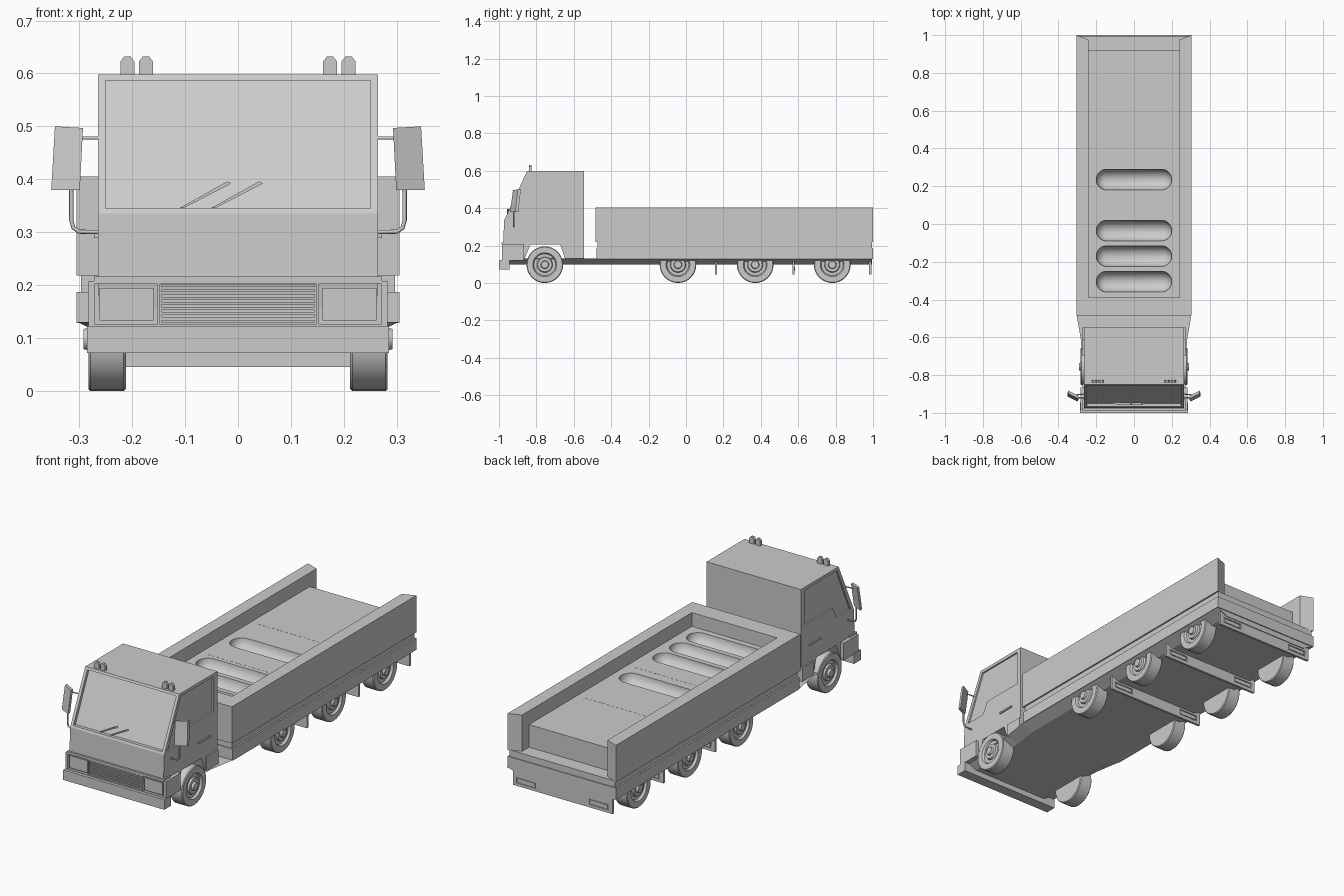
import bpy, bmesh, math
from mathutils import Vector

if "Cube" in bpy.data.objects:
    bpy.data.objects.remove(bpy.data.objects["Cube"])


def finish(name, bm, smooth=False):
    bmesh.ops.recalc_face_normals(bm, faces=bm.faces)
    me = bpy.data.meshes.new(name)
    bm.to_mesh(me)
    bm.free()
    ob = bpy.data.objects.new(name, me)
    bpy.context.collection.objects.link(ob)
    if smooth:
        bpy.ops.object.select_all(action='DESELECT')
        ob.select_set(True)
        bpy.context.view_layer.objects.active = ob
        bpy.ops.object.shade_smooth_by_angle(angle=math.radians(35))
    return ob


def prism(name, pts, lo, hi, axis='x'):
    """Extrude a 2D outline from lo to hi along an axis."""
    put = {'x': lambda p, t: (t, p[0], p[1]),
           'y': lambda p, t: (p[0], t, p[1]),
           'z': lambda p, t: (p[0], p[1], t)}[axis]
    bm = bmesh.new()
    a = [bm.verts.new(put(p, lo)) for p in pts]
    b = [bm.verts.new(put(p, hi)) for p in pts]
    bm.faces.new(a)
    bm.faces.new(b[::-1])
    for i in range(len(pts)):
        j = (i + 1) % len(pts)
        bm.faces.new((a[i], a[j], b[j], b[i]))
    return finish(name, bm)


def box(name, x0, x1, y0, y1, z0, z1):
    return prism(name, [(x0, y0), (x1, y0), (x1, y1), (x0, y1)], z0, z1, 'z')


def cut(ob, cutters):
    bpy.context.view_layer.objects.active = ob
    for c in cutters:
        m = ob.modifiers.new("cut", 'BOOLEAN')
        m.operation, m.solver, m.object = 'DIFFERENCE', 'EXACT', c
        bpy.ops.object.modifier_apply(modifier=m.name)
        bpy.data.objects.remove(c)


def lathe(name, prof, y, z, s):
    """Spin a (x, radius) outline about the x axis; s picks the side."""
    bm = bmesh.new()
    n = 32
    rings = []
    for x, r in prof:
        rings.append([bm.verts.new((s * x, y + r * math.cos(2 * math.pi * i / n),
                                    z + r * math.sin(2 * math.pi * i / n))) for i in range(n)])
    for a, b in zip(rings, rings[1:]):
        for i in range(n):
            j = (i + 1) % n
            bm.faces.new((a[i], a[j], b[j], b[i]))
    bm.faces.new(rings[0])
    bm.faces.new(rings[-1])
    return finish(name, bm, True)


def tube(name, pts, r):
    cu = bpy.data.curves.new(name, 'CURVE')
    cu.dimensions, cu.bevel_depth, cu.bevel_resolution = '3D', r, 2
    cu.use_fill_caps = True
    sp = cu.splines.new('POLY')
    sp.points.add(len(pts) - 1)
    for p, q in zip(sp.points, pts):
        p.co = (*q, 1)
    ob = bpy.data.objects.new(name, cu)
    bpy.context.collection.objects.link(ob)


# Cab shell with open wheel arch
cab = prism("cab", [(-.968, .125), (-.978, .205), (-.972, .335), (-.85, .598), (-.545, .598),
                    (-.545, .125), (-.645, .125), (-.672, .205), (-.832, .205), (-.865, .125)],
            -.265, .265)
# Recessed windscreen and door windows
cutters = [prism("screen_cut", [(-1.01, .345), (-.95, .345), (-.839, .587), (-.90, .587)], -.25, .25)]
win = [(-.838, .582), (-.575, .582), (-.575, .405), (-.80, .405), (-.832, .345), (-.945, .345)]
for s in (-1, 1):
    cutters.append(prism("window_cut", win, s * .257, s * .3))
cut(cab, cutters)

# Lower front panel with lamp and grille recesses
panel = box("front_panel", -.283, .283, -.985, -.865, .12, .208)
cut(panel, [box("recess", a, b, -1.1, -.972, .126, .203)
            for a, b in ((-.27, -.153), (-.147, .147), (.153, .27))])
box("front_lip", -.272, .272, -.987, -.93, .208, .216)
for i in range(8):
    z = .129 + i * .0096
    box("grille_slat", -.145, .145, -.984, -.97, z, z + .0055)
box("bumper", -.285, .285, -1, -.945, .072, .123)

# Wipers lying on the screen
for x in (-.11, -.05):
    prism("wiper", [(x, .346), (x + .008, .346), (x + .097, .392), (x + .09, .396)], -.958, -.945, 'y')

# Parts mirrored left and right
mir = [(.293, .497), (.346, .5), (.353, .38), (.299, .38)]
for s in (-1, 1):
    lo, hi = sorted((s * .16, s * .262))
    box("headlight", lo, hi, -.981, -.97, .133, .195)
    lo, hi = sorted((s * .26, s * .272))
    box("door_handle", lo, hi, -.70, -.61, .289, .297)
    box("rear_cab_sill", lo, hi, -.64, -.547, .125, .2)
    for x in (.209, .174):
        c = s * x
        prism("roof_lamp", [(c - .0135, .595), (c + .0135, .595), (c + .0135, .622), (c + .006, .632),
                            (c - .006, .632), (c - .0135, .622)], -.84, -.826, 'y')
    # Wing mirror, swept back at the outer edge and leaning with the screen
    m = prism("mirror", [(s * x, z) for x, z in mir], -.008, .008, 'y')
    for v in m.data.vertices:
        v.co.y += -.925 + (abs(v.co.x) - .295) * .5 + (v.co.z - .44) * .15
    tube("mirror_upper_arm", [(s * .26, -.90, .478), (s * .31, -.905, .478)], .003)
    tube("mirror_lower_arm", [(s * .315, -.92, .39), (s * .315, -.92, .322), (s * .311, -.92, .308),
                              (s * .300, -.92, .301), (s * .255, -.92, .300)], .004)

# Chassis plate, tapered at the front, sides sloping in underneath
half = [(.27, -.95), (.28, -.62), (.303, -.485), (.303, .995)]
chassis = prism("chassis", half + [(-x, y) for x, y in half[::-1]], .1, .13, 'z')
for v in chassis.data.vertices:
    if v.co.z < .11:
        v.co.x *= .8

# Load bed: base, recessed band and U-shaped walls
box("bed_base", -.305, .305, -.478, 1, .128, .187)
box("bed_band", -.297, .297, -.474, .995, .187, .22)
half = [(.305, -.485), (.305, 1), (.24, .975), (.24, -.39)]
prism("bed_walls", half + [(-x, y) for x, y in half[::-1]], .218, .405, 'z')
floor = box("bed_floor", -.24, .24, -.39, .92, .218, .335)

# Capsule-shaped troughs across the floor
ys = [-.305 + .135 * i for i in range(9)]
cutters = []
for y in ys:
    bm = bmesh.new()
    bmesh.ops.create_uvsphere(bm, u_segments=24, v_segments=11, radius=.055)
    for v in bm.verts:
        x, yy, z = v.co
        v.co = Vector((z + math.copysign(.145, z), y + yy, .335 + x))
    cutters.append(finish("trough_cut", bm))
cut(floor, cutters)
bpy.ops.object.select_all(action='DESELECT')
floor.select_set(True)
bpy.context.view_layer.objects.active = floor
bpy.ops.object.shade_smooth_by_angle(angle=math.radians(35))
for i in (3, 6):
    box("trough_cover", -.205, .205, ys[i] - .058, ys[i] + .03, .31, .3355)

# Wheels with stepped rims and protruding hubs
prof = [(.212, .06), (.212, .094), (.216, .098), (.279, .098), (.283, .094), (.283, .064),
        (.272, .058), (.272, .042), (.281, .038), (.281, .022), (.292, .019)]
for y in (-.755, -.043, .37, .782):
    for s in (-1, 1):
        lathe("wheel", prof, y, .098, s)

# Full-width rear bars with a lamp near each end
for y in (.16, .575, .985):
    bar = box("rear_bar", -.28, .28, y - .006, y + .006, .045, .115)
    cut(bar, [box("lamp_recess", a, b, y + .002, y + .1, .06, .09)
              for a, b in ((-.26, -.15), (.15, .26))])
    for a, b in ((-.253, -.157), (.157, .253)):
        box("rear_lamp", a, b, y, y + .007, .065, .085)
